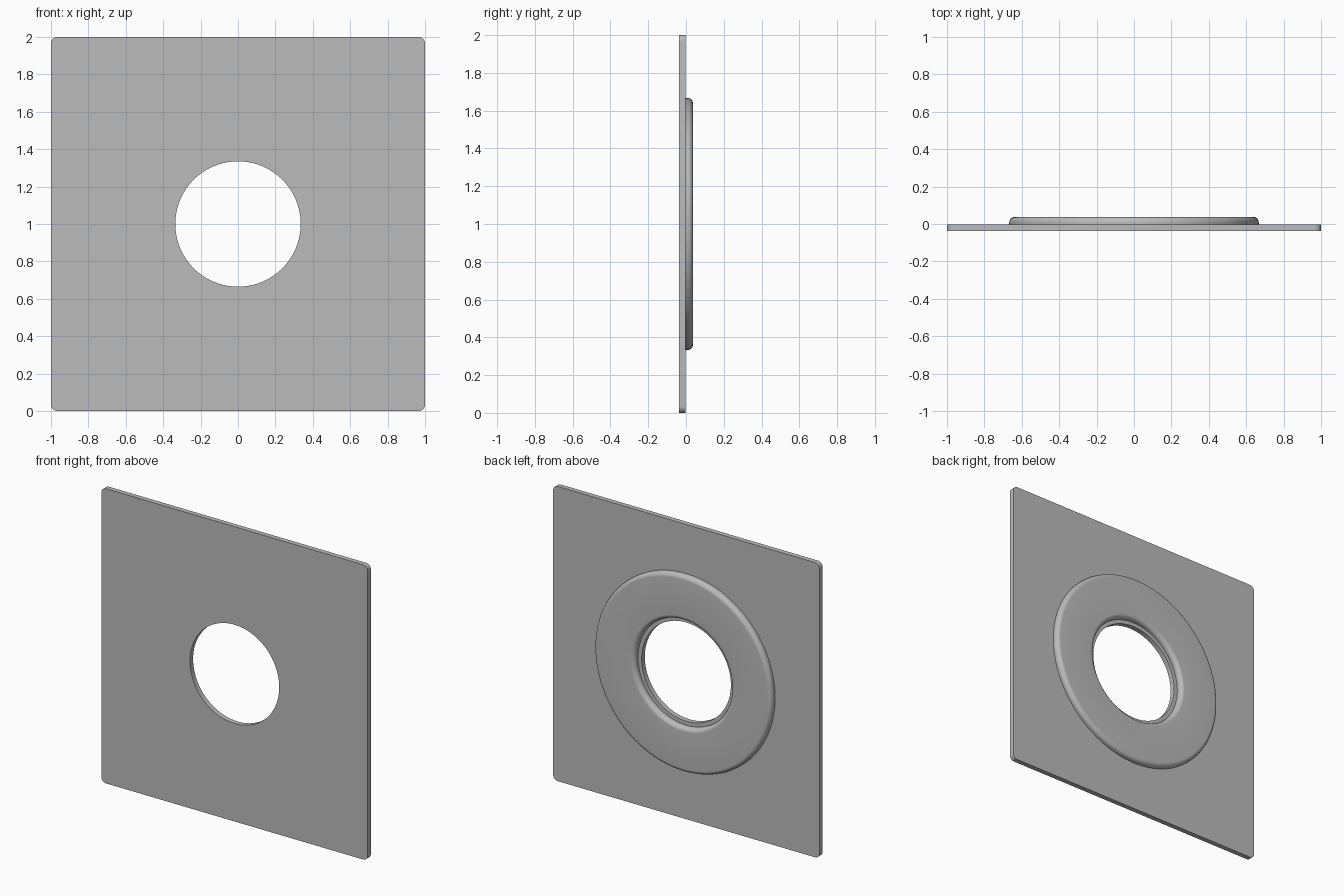
import bpy, bmesh
from math import cos, sin, pi, radians
from mathutils import Matrix, Vector

if "Cube" in bpy.data.objects:
    bpy.data.objects.remove(bpy.data.objects["Cube"])

FRONT, SEAM, BACK = -0.037, -0.003, 0.037   # depth of plate front, plate back, ring back
CORNER, HOLE = 0.035, 0.335
RING_IN, RING_OUT, FILLET = 0.362, 0.667, 0.028
SEGMENTS = 128

grey = bpy.data.materials.new("plain grey")
grey.use_nodes = True
colour = (0.5, 0.5, 0.5, 1)
grey.diffuse_color = colour
grey.node_tree.nodes["Principled BSDF"].inputs["Base Color"].default_value = colour


def arc(cx, cy, radius, start, end, steps):
    """Points along a circular arc, angles in degrees."""
    angles = [radians(start + (end - start) * i / steps) for i in range(steps + 1)]
    return [(cx + radius * cos(a), cy + radius * sin(a)) for a in angles]


def finish(name, bm):
    bmesh.ops.recalc_face_normals(bm, faces=bm.faces)
    mesh = bpy.data.meshes.new(name)
    bm.to_mesh(mesh)
    bm.free()
    mesh.materials.append(grey)
    obj = bpy.data.objects.new(name, mesh)
    bpy.context.collection.objects.link(obj)
    bpy.ops.object.select_all(action="DESELECT")
    obj.select_set(True)
    bpy.context.view_layer.objects.active = obj
    bpy.ops.object.shade_smooth_by_angle(angle=radians(35))


# Square plate with rounded corners and a round hole
outline = []
for sx, sz, start in ((1, 1, 0), (-1, 1, 90), (-1, -1, 180), (1, -1, 270)):
    outline += arc(sx * (1 - CORNER), 1 + sz * (1 - CORNER), CORNER, start, start + 90, 8)
hole = arc(0, 1, HOLE, 0, 360, SEGMENTS)[:-1]

bm = bmesh.new()
edges = []
for loop in (outline, hole):
    verts = [bm.verts.new((x, FRONT, z)) for x, z in loop]
    edges += [bm.edges.new((verts[i - 1], verts[i])) for i in range(len(verts))]
bmesh.ops.triangle_fill(bm, edges=edges, use_beauty=True, normal=(0, -1, 0))
extruded = bmesh.ops.extrude_face_region(bm, geom=bm.faces[:], use_keep_orig=True)
moved = [g for g in extruded["geom"] if isinstance(g, bmesh.types.BMVert)]
bmesh.ops.translate(bm, verts=moved, vec=(0, SEAM - FRONT, 0))
finish("plate", bm)

# Raised ring on the back, filleted on its inner and outer rims
profile = [(RING_IN, SEAM)]
profile += arc(RING_IN + FILLET, BACK - FILLET, FILLET, 180, 90, 8)
profile += arc(RING_OUT - FILLET, BACK - FILLET, FILLET, 90, 0, 8)
profile += [(RING_OUT, SEAM)]

bm = bmesh.new()
verts = [bm.verts.new((r, y, 1)) for r, y in profile]
edges = [bm.edges.new(pair) for pair in zip(verts, verts[1:])]
bmesh.ops.spin(bm, geom=verts + edges, cent=(0, 0, 1), axis=(0, 1, 0),
               angle=2 * pi, steps=SEGMENTS, use_merge=True)
bmesh.ops.remove_doubles(bm, verts=bm.verts, dist=0.0001)
finish("raised_ring", bm)
